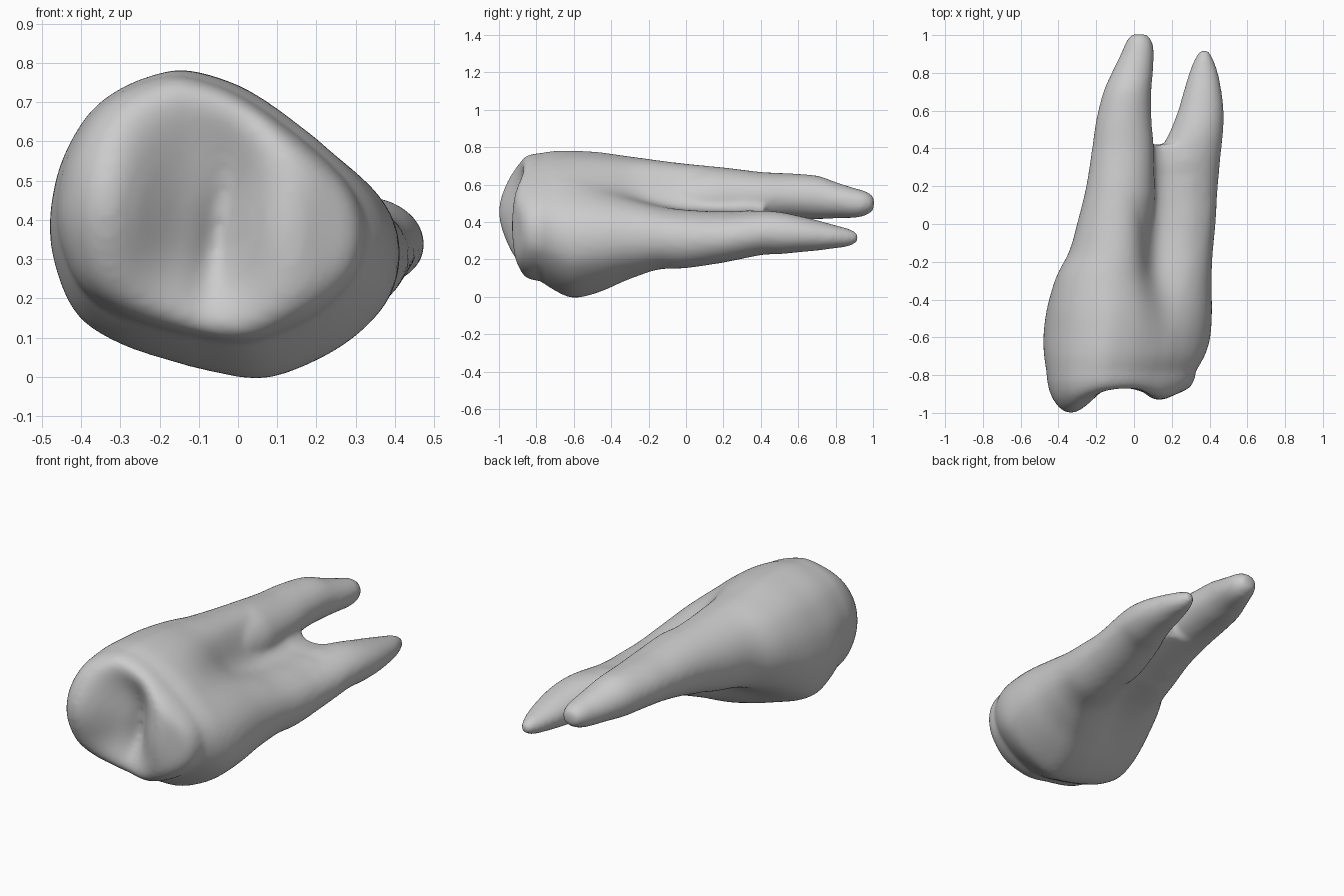
import bpy, bmesh, math
from mathutils import Vector

if "Cube" in bpy.data.objects:
    bpy.data.objects.remove(bpy.data.objects["Cube"], do_unlink=True)

mat = bpy.data.materials.new("tooth grey")
mat.use_nodes = True
GREY = (0.6, 0.6, 0.6, 1)
mat.diffuse_color = GREY
mat.node_tree.nodes["Principled BSDF"].inputs["Base Color"].default_value = GREY

# Crown cross-section (x, z), bounds: x -0.48..0.41, z 0..0.78
OUTLINE = [(-.48, .38), (-.455, .53), (-.385, .66), (-.3, .73), (-.2, .77), (-.12, .78),
           (0, .745), (.1, .69), (.2, .615), (.3, .53), (.37, .45), (.405, .37), (.41, .28),
           (.38, .19), (.3, .105), (.19, .04), (.06, .0), (-.1, .025), (-.2, .05),
           (-.3, .085), (-.4, .15), (-.455, .25)]

# Rows of y, x0, x1, z0, z1, front to back
CROWN = [(-.78, -.464, .325, .085, .768), (-.7, -.476, .372, .033, .78),
         (-.6, -.48, .402, -.006, .781), (-.45, -.463, .412, .028, .772),
         (-.3, -.42, .41, .095, .75), (-.15, -.345, .417, .145, .73), (0, -.302, .432, .153, .712)]
LONG_ROOT = [(-.8, -.47, .05, .28, .78), (-.6, -.48, .05, .28, .78), (-.3, -.42, .1, .28, .75),
             (-.15, -.345, .115, .285, .73), (0, -.302, .12, .30, .712),
             (.2, -.253, .11, .36, .692), (.4, -.222, .105, .40, .668), (.55, -.2, .093, .415, .66),
             (.7, -.162, .092, .415, .648), (.8, -.118, .1, .42, .614), (.9, -.07, .105, .422, .582),
             (.96, -.045, .098, .435, .565), (1.005, -.015, .07, .462, .538)]
SHORT_ROOT = [(-.8, .05, .35, .08, .45), (-.6, .05, .402, 0, .45), (-.3, .06, .41, .095, .47),
              (-.15, .065, .417, .145, .468), (0, .08, .432, .153, .463),
              (.2, .1, .444, .183, .447), (.4, .15, .463, .223, .46), (.5, .195, .473, .228, .454),
              (.6, .233, .475, .238, .434), (.7, .262, .464, .247, .41), (.8, .292, .445, .26, .383),
              (.87, .32, .42, .27, .364), (.92, .35, .395, .293, .34)]
# y, depth of the waist between the roots
WAIST = [(-.8, 0), (-.65, 0), (-.4, .15), (-.2, .4), (0, .55), (.3, .66), (.43, .85)]


def curve(rows, steps, closed=False):
    """Catmull-Rom curve through rows of any width."""
    pts, n, out = [Vector(r) for r in rows], len(rows), []
    for i in range(n if closed else n - 1):
        a, b, c, d = (pts[(i + k) % n if closed else min(max(i + k, 0), n - 1)]
                      for k in (-1, 0, 1, 2))
        for j in range(steps):
            t = j / steps
            out.append(.5 * (2 * b + (c - a) * t + (2 * a - 5 * b + 4 * c - d) * t * t
                             + (3 * b - a - 3 * c + d) * t ** 3))
    return out if closed else out + [pts[-1]]


def at(rows, y):
    """Row interpolated at depth y."""
    for a, b in zip(rows, rows[1:]):
        if y <= b[0]:
            return a.lerp(b, (y - a[0]) / (b[0] - a[0]))
    return rows[-1]


RING = curve(OUTLINE, 4, closed=True)
CROWN, LONG_ROOT, SHORT_ROOT, WAIST = (curve(t, 6) for t in (CROWN, LONG_ROOT, SHORT_ROOT, WAIST))
DIRS = [Vector((math.cos(a), math.sin(a))) for a in (2 * math.pi * i / 96 for i in range(96))]


def gauss(d, w):
    return math.exp(-(d / w) ** 2)


def loft(bm, rings):
    """Skin a list of equal-length rings and close both ends."""
    loops = [[bm.verts.new(p) for p in r] for r in rings]
    n = len(loops[0])
    for a, b in zip(loops, loops[1:]):
        for i in range(n):
            bm.faces.new((a[i], a[(i + 1) % n], b[(i + 1) % n], b[i]))
    bm.faces.new(loops[0])
    bm.faces.new(loops[-1][::-1])


def oval(row):
    """Centre and radii of a root's section."""
    return (Vector(((row[1] + row[2]) / 2, (row[3] + row[4]) / 2)),
            (row[2] - row[1]) / 2, (row[4] - row[3]) / 2)


def trunk_ring(y):
    """Crown outline morphing into the wrap around both roots, then waisted."""
    ovals = [oval(at(t, y)) for t in (LONG_ROOT, SHORT_ROOT)]
    mid = (ovals[0][0] + ovals[1][0]) / 2
    _, x0, x1, z0, z1 = at(CROWN, y)
    outline = [Vector((x0 + (p.x + .48) / .89 * (x1 - x0), z0 + p.y / .78 * (z1 - z0))) - mid
               for p in RING]
    t = min(max((y + .6) / .6, 0), 1)
    t = t * t * (3 - 2 * t)
    reach = []
    for n in DIRS:
        wrap = max((c - mid).dot(n) + math.hypot(a * n.x, b * n.y) for c, a, b in ovals)
        reach.append((1 - t) * max(p.dot(n) for p in outline) + t * wrap)
    axis = (ovals[1][0] - ovals[0][0]).normalized()
    normal = Vector((-axis.y, axis.x))
    waist, ring = at(WAIST, y)[1], []
    for d in DIRS:
        q = d * min(h / n.dot(d) for h, n in zip(reach, DIRS) if n.dot(d) > .05)
        u, v = q.dot(axis), q.dot(normal)
        w = waist if v > 0 else waist * .6
        q = mid + axis * u + normal * v * (1 - w * gauss(u, .13))
        ring.append((q.x, y, q.y))
    return ring


def chewing_ring(rim, s):
    """Rim shrunk by s and pushed forward: two cusps, slanted groove, raised margin."""
    mid, ring = (-.065, .42), []
    for px, y, pz in rim:
        x, z = mid[0] + (px - mid[0]) * s, mid[1] + (pz - mid[1]) * s
        h = .03 + .22 * s ** 3
        h += .205 * gauss(x + .35, .18) * gauss(z - .46, .3)
        h += .12 * gauss(x - .125, .12) * gauss(z - .38, .27)
        h -= .045 * gauss(x + .04 - .18 * (z - .4), .05) * gauss(z - .36, .2)
        ring.append((x, y - h * math.sqrt(1 - s * s), z))
    return ring


def root_ring(row):
    """Oval section, kept slim where it is buried in the trunk."""
    c, a, b = oval(row)
    k = min(1, .6 + .4 * (row[0] + .3) / .45)
    return [(c.x + d.x * a * k, row[0], c.y + d.y * b * k) for d in DIRS]


# Crown with trunk, then the two roots, in one mesh
bm = bmesh.new()
rim = trunk_ring(-.78)
loft(bm, [chewing_ring(rim, s) for s in (.02, .12, .24, .36, .48, .6, .7, .79, .86, .92, .96, .99)]
     + [trunk_ring(-.78 + .04 * i) for i in range(31)])
for table in (LONG_ROOT, SHORT_ROOT):
    loft(bm, [root_ring(r) for r in table if r[0] > -.2])
bmesh.ops.recalc_face_normals(bm, faces=bm.faces)
mesh = bpy.data.meshes.new("tooth")
bm.to_mesh(mesh)
bm.free()
mesh.materials.append(mat)
tooth = bpy.data.objects.new("tooth", mesh)
bpy.context.collection.objects.link(tooth)

# Fuse the volumes and soften the joins
remesh = tooth.modifiers.new("fuse", "REMESH")
remesh.mode, remesh.voxel_size, remesh.use_smooth_shade = "VOXEL", .014, True
soften = tooth.modifiers.new("soften", "SMOOTH")
soften.factor, soften.iterations = .5, 10
